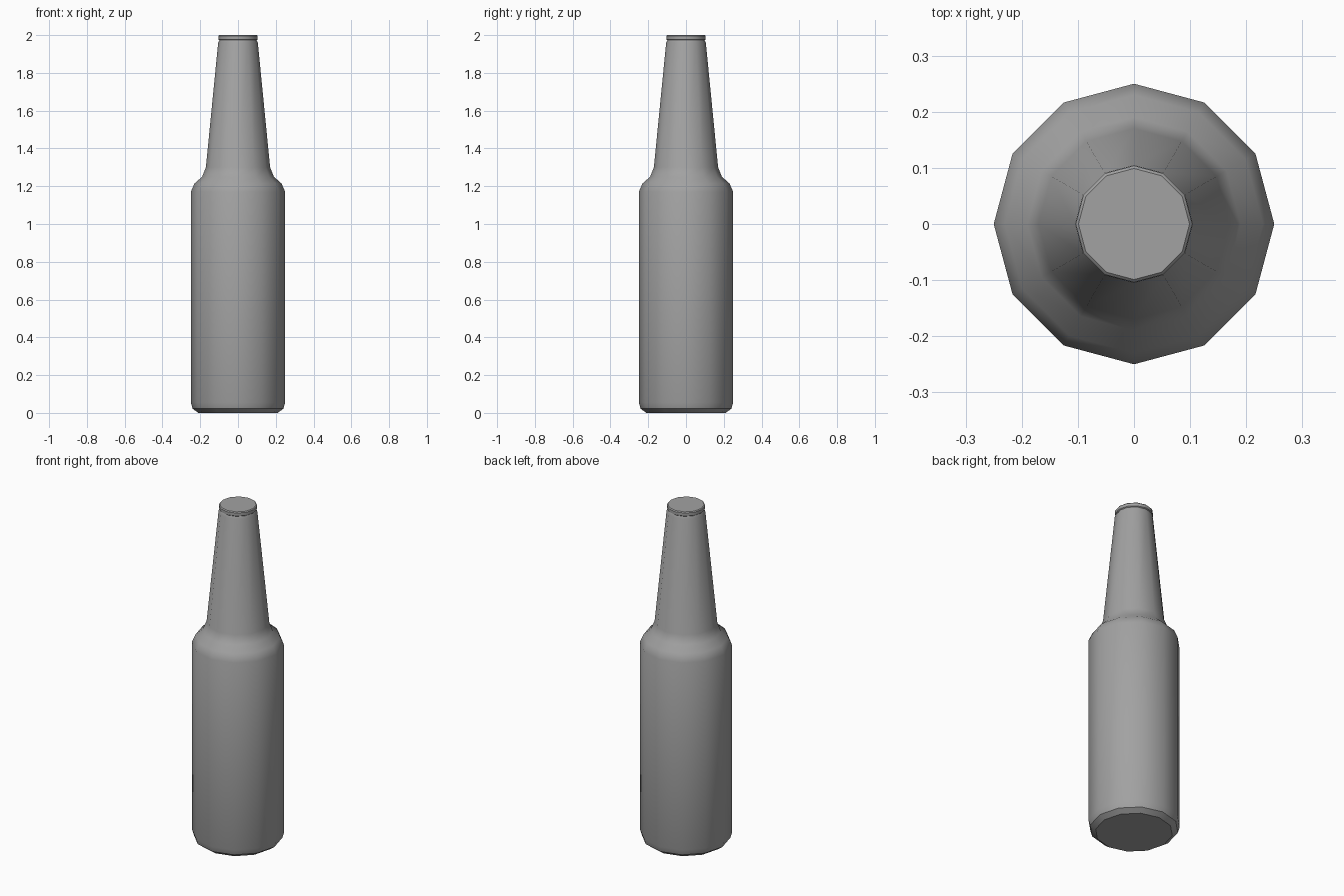
import bpy
import bmesh
import math

SIDES = 12

cube = bpy.data.objects.get("Cube")
if cube:
    bpy.data.objects.remove(cube, do_unlink=True)

# One plain grey for the whole bottle
grey = bpy.data.materials.new("plain_grey")
grey.use_nodes = True
colour = (0.36, 0.36, 0.36, 1)
grey.diffuse_color = colour
grey.node_tree.nodes["Principled BSDF"].inputs["Base Color"].default_value = colour


def lathe(name, profile):
    """Turn a (radius, height) profile around z and close both ends."""
    bm = bmesh.new()
    rings = []
    for radius, z in profile:
        angles = [math.tau * i / SIDES for i in range(SIDES)]
        rings.append([bm.verts.new((radius * math.cos(a), radius * math.sin(a), z))
                      for a in angles])
    for low, high in zip(rings, rings[1:]):
        for i in range(SIDES):
            j = (i + 1) % SIDES
            bm.faces.new((low[i], low[j], high[j], high[i]))
    bm.faces.new(rings[0][::-1])
    bm.faces.new(rings[-1])
    mesh = bpy.data.meshes.new(name)
    bm.to_mesh(mesh)
    bm.free()
    mesh.materials.append(grey)
    obj = bpy.data.objects.new(name, mesh)
    bpy.context.collection.objects.link(obj)
    bpy.ops.object.select_all(action='DESELECT')
    obj.select_set(True)
    bpy.context.view_layer.objects.active = obj
    bpy.ops.object.shade_smooth_by_angle(angle=math.radians(36))
    return obj


# Body with rounded base, shoulder and tapering neck
lathe("bottle_body", [
    (0.21, 0), (0.24, 0.022), (0.25, 0.055),
    (0.25, 1.17), (0.23, 1.215), (0.19, 1.25), (0.17, 1.30),
    (0.105, 1.96), (0.098, 1.975),
])

# Flat cap with a slightly bevelled rim
lathe("bottle_cap", [
    (0.098, 1.972), (0.104, 1.977), (0.104, 1.995), (0.099, 2.0),
])
